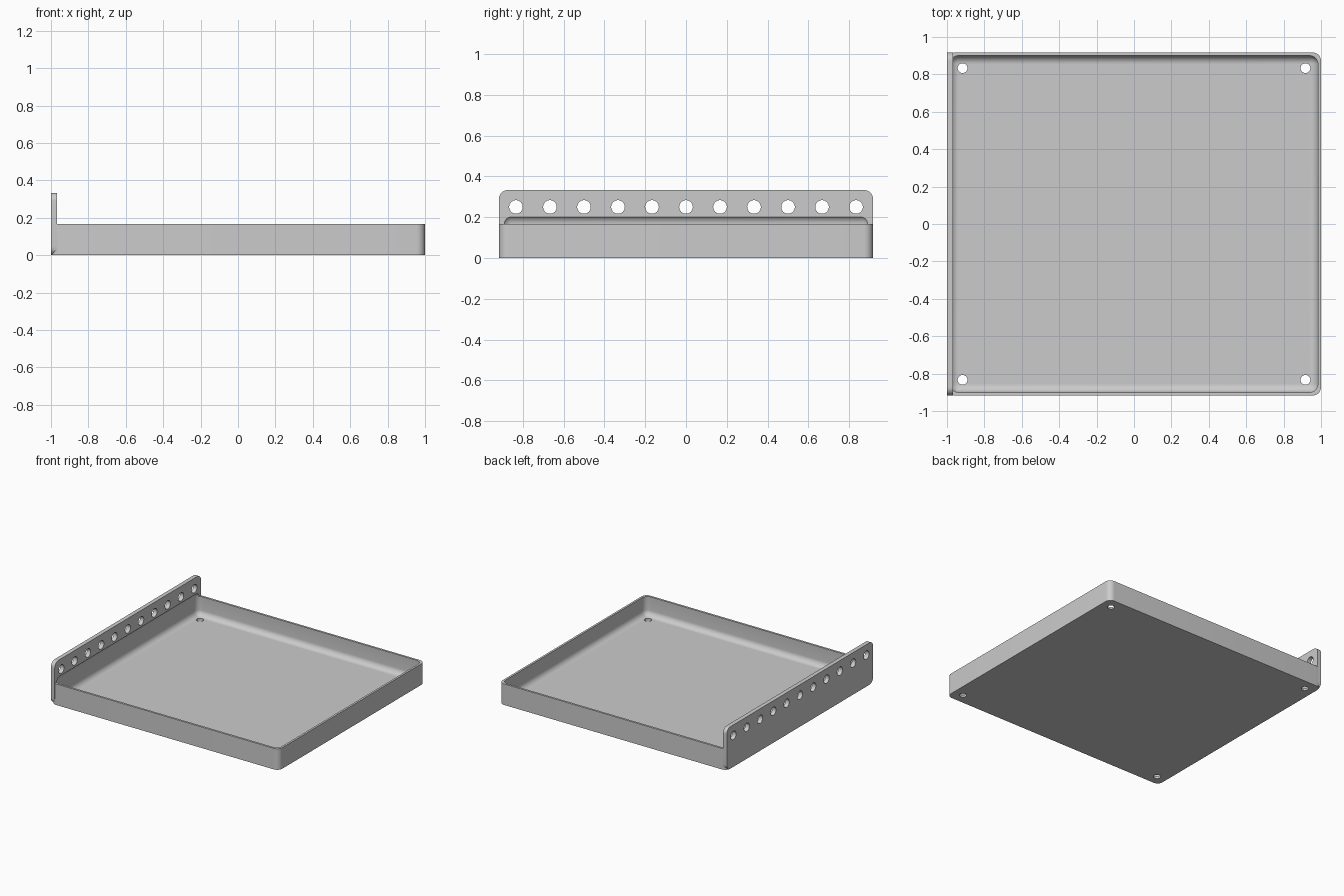
import bpy
import bmesh
from math import radians
from mathutils import Matrix, Vector

if "Cube" in bpy.data.objects:
    bpy.data.objects.remove(bpy.data.objects["Cube"], do_unlink=True)

# Main sizes
HALF_X, HALF_Y = 1.0, 0.9167
RIM, TOP = 0.1667, 0.3333
WALL, FLANGE, RADIUS = 0.0167, 0.0333, 0.0444

grey = bpy.data.materials.new("light grey")
grey.use_nodes = True
colour = (0.6, 0.6, 0.6, 1)
grey.diffuse_color = colour
grey.node_tree.nodes["Principled BSDF"].inputs["Base Color"].default_value = colour


def make_object(name, bm):
    bmesh.ops.recalc_face_normals(bm, faces=bm.faces)
    mesh = bpy.data.meshes.new(name)
    bm.to_mesh(mesh)
    bm.free()
    mesh.materials.append(grey)
    obj = bpy.data.objects.new(name, mesh)
    bpy.context.collection.objects.link(obj)
    return obj


def rounded_box(name, low, high, axes, segments=10):
    """Box whose edges along the given axes are rounded."""
    low, high = Vector(low), Vector(high)
    bm = bmesh.new()
    bmesh.ops.create_cube(bm, size=1)
    bmesh.ops.scale(bm, vec=high - low, verts=bm.verts)
    bmesh.ops.translate(bm, vec=(low + high) / 2, verts=bm.verts)
    edges = []
    for edge in bm.edges:
        direction = edge.verts[1].co - edge.verts[0].co
        if any(abs(direction[axis]) > 1e-4 for axis in axes):
            edges.append(edge)
    bmesh.ops.bevel(bm, geom=edges, offset=RADIUS, segments=segments,
                    profile=0.5, affect='EDGES')
    return make_object(name, bm)


def hole_cutters(name, centres, radius, turn):
    bm = bmesh.new()
    for centre in centres:
        bmesh.ops.create_cone(bm, cap_ends=True, segments=40, radius1=radius,
                              radius2=radius, depth=0.1,
                              matrix=Matrix.Translation(centre) @ turn)
    return make_object(name, bm)


def combine(target, other, operation):
    mod = target.modifiers.new(operation.title(), 'BOOLEAN')
    mod.operation = operation
    mod.solver = 'EXACT'
    mod.object = other
    bpy.context.view_layer.objects.active = target
    bpy.ops.object.modifier_apply(modifier=mod.name)
    bpy.data.objects.remove(other, do_unlink=True)


# Tray body joined to the tall drilled flange
tray = rounded_box("tray_with_flange", (-HALF_X, -HALF_Y, 0),
                   (HALF_X, HALF_Y, RIM), axes=(2,))
flange = rounded_box("flange", (-HALF_X, -HALF_Y, 0),
                     (-HALF_X + FLANGE, HALF_Y, TOP), axes=(0,))
combine(tray, flange, 'UNION')

# Hollow with filleted floor, reaching slightly into the flange
hollow = rounded_box("hollow_cutter", (WALL - HALF_X, WALL - HALF_Y, WALL),
                     (HALF_X - WALL, HALF_Y - WALL, 0.211), axes=(0, 1, 2))
combine(tray, hollow, 'DIFFERENCE')

# Row of holes through the flange
row = [(-HALF_X + FLANGE / 2, i / 6, 0.25) for i in range(-5, 6)]
combine(tray, hole_cutters("flange_hole_cutter", row, 0.0333,
                           Matrix.Rotation(radians(90), 4, 'Y')), 'DIFFERENCE')

# Drain holes in the floor corners
corners = [(x, y, 0) for x in (-0.9167, 0.9167) for y in (-0.8333, 0.8333)]
combine(tray, hole_cutters("floor_hole_cutter", corners, 0.026,
                           Matrix.Identity(4)), 'DIFFERENCE')

# Smooth fillets, sharp rims
bpy.ops.object.select_all(action='DESELECT')
tray.select_set(True)
bpy.context.view_layer.objects.active = tray
bpy.ops.object.shade_smooth_by_angle(angle=radians(30))
